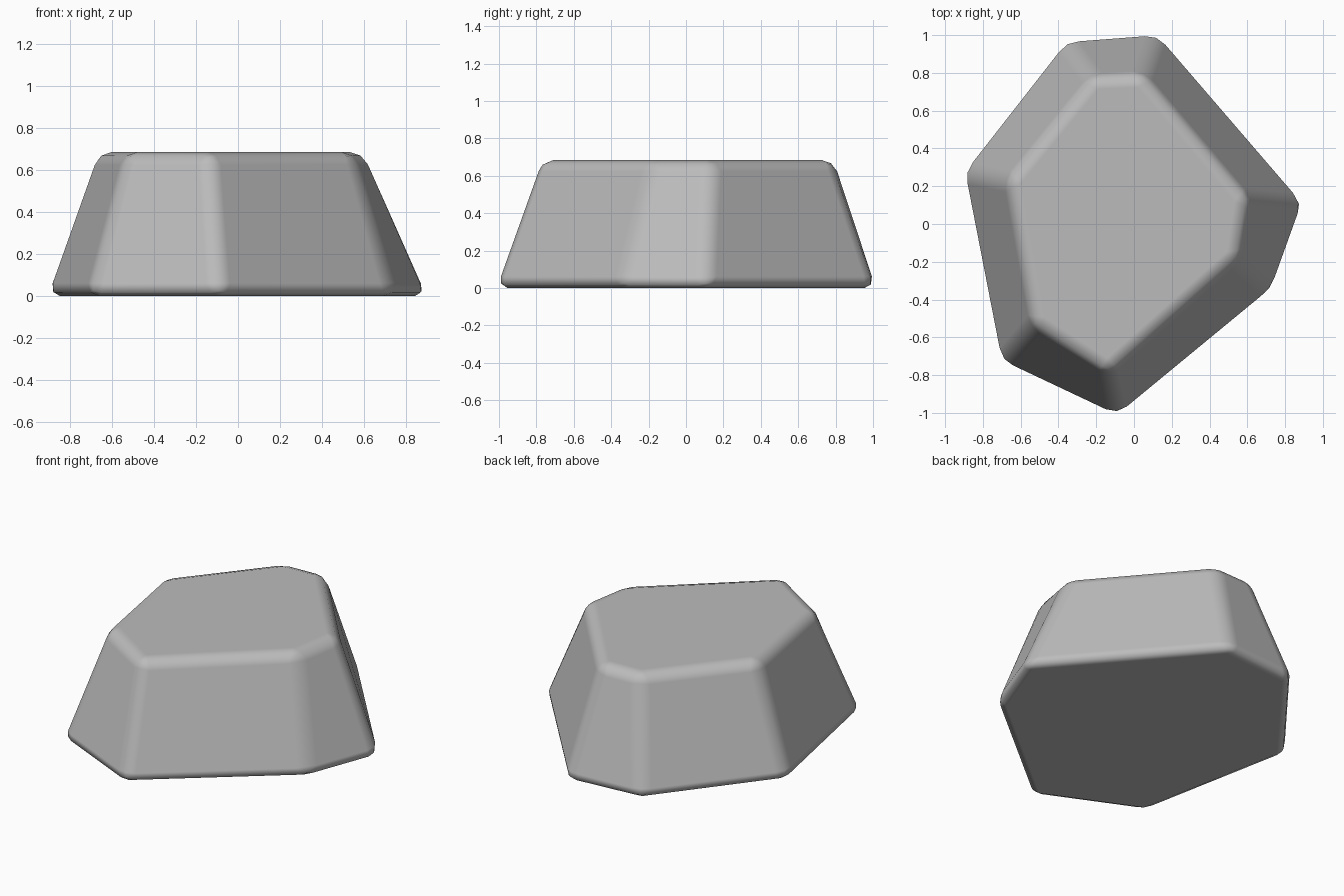
import bpy
import bmesh

cube = bpy.data.objects.get("Cube")
if cube:
    bpy.data.objects.remove(cube, do_unlink=True)

# Stone colour
stone = bpy.data.materials.new("stone_grey")
stone.use_nodes = True
colour = (0.5, 0.5, 0.5, 1)
stone.diffuse_color = colour
stone.node_tree.nodes["Principled BSDF"].inputs["Base Color"].default_value = colour

# Seven-sided outlines, counter-clockwise from the right corner
HEIGHT = 0.685
base = [(0.915, 0.11), (0.13, 1.02), (-0.37, 0.98), (-0.915, 0.28),
        (-0.715, -0.74), (-0.085, -1.03), (0.74, -0.355)]
top = [(0.60, 0.14), (0.05, 0.79), (-0.22, 0.78), (-0.67, 0.23),
       (-0.535, -0.53), (-0.135, -0.79), (0.55, -0.18)]

# Tapered boulder body
bm = bmesh.new()
low = [bm.verts.new((x, y, 0)) for x, y in base]
high = [bm.verts.new((x, y, HEIGHT)) for x, y in top]
bm.faces.new(low[::-1])
bm.faces.new(high)
for i in range(len(low)):
    j = (i + 1) % len(low)
    bm.faces.new((low[i], low[j], high[j], high[i]))
for face in bm.faces:
    face.smooth = True
mesh = bpy.data.meshes.new("boulder")
bm.to_mesh(mesh)
bm.free()
mesh.materials.append(stone)
boulder = bpy.data.objects.new("boulder", mesh)
bpy.context.collection.objects.link(boulder)

# Soft worn edges between flat sides
bevel = boulder.modifiers.new("worn_edges", 'BEVEL')
bevel.width = 0.065
bevel.segments = 2
bevel.limit_method = 'NONE'
bevel.harden_normals = True
